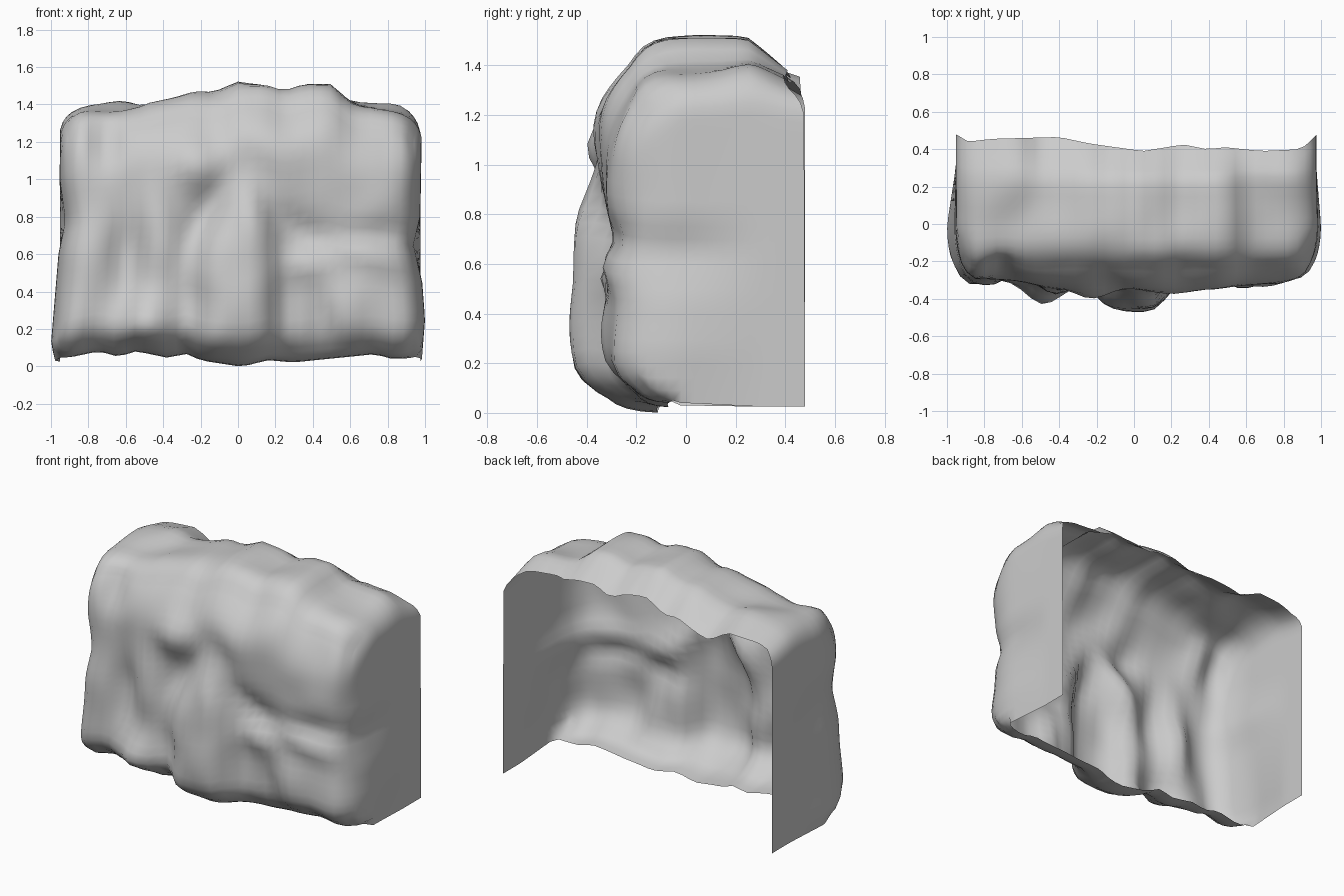
import bpy, bmesh, math
from mathutils import Vector, noise

if "Cube" in bpy.data.objects:
    bpy.data.objects.remove(bpy.data.objects["Cube"])

Y0, Y1 = -0.30, 0.48          # front plane and open back
RX, RY, RB = 0.12, 0.28, 0.13   # edge rounding radii

# Outline profiles (position, value)
TOP = [(-1, 1.38), (-.84, 1.41), (-.65, 1.42), (-.53, 1.40), (-.25, 1.47), (-.14, 1.455),
       (0, 1.52), (.15, 1.51), (.25, 1.47), (.37, 1.51), (.5, 1.51), (.62, 1.43), (.85, 1.41), (1, 1.36)]
BOTTOM = [(-1, .03), (-.75, .08), (-.65, .05), (-.55, .08), (-.36, .04), (-.3, .075), (-.2, .03),
          (0, 0), (.1, .01), (.13, .035), (.3, .02), (.75, .065), (.82, .04), (1, .04)]
BACK = [(-1, .48), (-.93, .44), (-.8, .455), (-.42, .465), (-.25, .43), (.05, .39), (.27, .425),
        (.4, .4), (.5, .41), (.7, .39), (.92, .4), (1, .475)]
LEFT = [(0, .97), (.12, 1), (.6, .96), (.78, .925), (1, .955), (1.4, .945)]
RIGHT = [(0, .98), (.25, 1), (.45, .985), (.65, .94), (.8, .975), (1.4, .985)]

# Front boulders and crevices: x, z, width, height, tilt in degrees, outward amount
RELIEF = [(.05, .90, .07, .14, 25, .05), (-.22, 1.08, .10, .10, 15, .10),
          (-.49, .20, .10, .12, 0, .13), (-.43, .78, .08, .26, 5, .07),
          (-.60, .50, .06, .20, 0, -.06), (-.80, .45, .07, .30, -15, .03),
          (-.71, 1.20, .05, .12, 0, -.05), (-.14, .86, .05, .16, -30, -.05),
          (.28, .75, .16, .05, -35, -.04), (.68, .70, .18, .05, 0, -.035),
          (.72, .59, .14, .05, -12, .035), (.23, .30, .05, .20, 0, -.05),
          (.45, .22, .05, .13, 15, -.045), (.60, .32, .08, .14, 0, .04),
          (.40, 1.05, .22, .20, 0, .05), (.36, .55, .09, .06, 0, .045),
          (.12, 1.22, .15, .12, 0, .06), (.95, .7, .12, .6, 0, -.03)]


def lerp_profile(pts, t):
    if t <= pts[0][0]:
        return pts[0][1]
    for (a, va), (b, vb) in zip(pts, pts[1:]):
        if t <= b:
            return va + (vb - va) * (t - a) / (b - a)
    return pts[-1][1]


def relief(x, z):
    # middle boulder, narrowing and leaning back upward
    half = .22 - .10 * max(0, z - .5) / .5
    total = .165 * math.exp(-(x / half) ** 4 - ((z - .42) / .55) ** 4) * (1 - .9 * max(0, z - .45))
    for cx, cz, sx, sz, tilt, amount in RELIEF:
        c, s = math.cos(math.radians(tilt)), math.sin(math.radians(tilt))
        u, v = (x - cx) * c + (z - cz) * s, (z - cz) * c - (x - cx) * s
        total += amount * math.exp(-(u / sx) ** 2 / 2 - (v / sz) ** 2 / 2)
    return total


def rock_point(x, y, z):
    # round the box edges, softly at the front and tighter at the sides
    dx = math.copysign(max(0, abs(x) - (1 - RX)) / RX, x)
    dy = -max(0, (Y0 + RY) - y) / RY
    rb, rt = RB * -dy, .09 + .19 * -dy
    dz, rz = 0, rt
    if z > 1 - rt:
        dz = (z - 1 + rt) / rt
    elif rb > .02 and z < rb:
        dz, rz = (z - rb) / rb, rb
    length = math.sqrt(dx * dx + dy * dy + dz * dz)
    k = max(abs(dx), abs(dy), abs(dz)) / length if length > 0 else 1
    px, py, pz = x + dx * (k - 1) * RX, y + dy * (k - 1) * RY, z + dz * (k - 1) * rz

    # fit to the outlines
    zb, zt = lerp_profile(BOTTOM, px), lerp_profile(TOP, px)
    front = min(1, max(0, (.3 - py) / .3))
    back = max(0, (py - .24) / (Y1 - .24))
    zb = zb * front + .025 * (1 - front)
    # shoulders sit lower at the front, middle slopes down at the back
    shoulder = min(1, max(0, (abs(px) - .5) / .15))
    upper = max(0, pz - .7) / .3
    wz = zb + (zt - zb) * pz - upper * (.13 * back * (1 - .5 * shoulder) + .045 * shoulder * front)
    side = lerp_profile(RIGHT if px > 0 else LEFT, wz)
    rest = .975 if px > 0 else .953
    wx = px * (rest + (side - rest) * front)
    wy = py + (lerp_profile(BACK, px) - Y1) * back * pz

    # front relief and fine lumps
    w = min(1, max(0, py / Y0)) ** .8
    wy -= w * (relief(wx, wz) + .025 * noise.noise(Vector((wx * 5, wy * 5, wz * 4))))
    wz += .02 * noise.noise(Vector((wx * 4 + 9, wy * 4, 2))) * max(0, pz - .6) / .4 * (1 - back)
    return wx, wy, max(0, wz)


bm = bmesh.new()


def patch(nu, nv, func):
    g = [[bm.verts.new(rock_point(*func(i / nu, j / nv))) for j in range(nv + 1)] for i in range(nu + 1)]
    for i in range(nu):
        for j in range(nv):
            bm.faces.new((g[i][j], g[i + 1][j], g[i + 1][j + 1], g[i][j + 1]))


NX, NY, NZ = 36, 14, 26
DEPTH = Y1 - Y0
patch(NX, NZ, lambda u, v: (2 * u - 1, Y0, v))                          # front
patch(NX, NY, lambda u, v: (2 * u - 1, Y0 + DEPTH * v, 1))              # top
patch(NY, NZ, lambda u, v: (1, Y0 + DEPTH * u, v))                      # right
patch(NY, NZ, lambda u, v: (-1, Y1 - DEPTH * u, v))                     # left
patch(NX, 4, lambda u, v: (1 - 2 * u, Y0 + DEPTH * 4 / NY * v, 0))      # tucked bottom lip

bmesh.ops.remove_doubles(bm, verts=bm.verts, dist=.0005)
bm.normal_update()
mesh = bpy.data.meshes.new("rock_shell")
bm.to_mesh(mesh)
bm.free()
rock = bpy.data.objects.new("rock_shell", mesh)
bpy.context.collection.objects.link(rock)
bpy.context.view_layer.objects.active = rock
rock.select_set(True)
bpy.ops.object.shade_smooth_by_angle(angle=math.radians(75))
